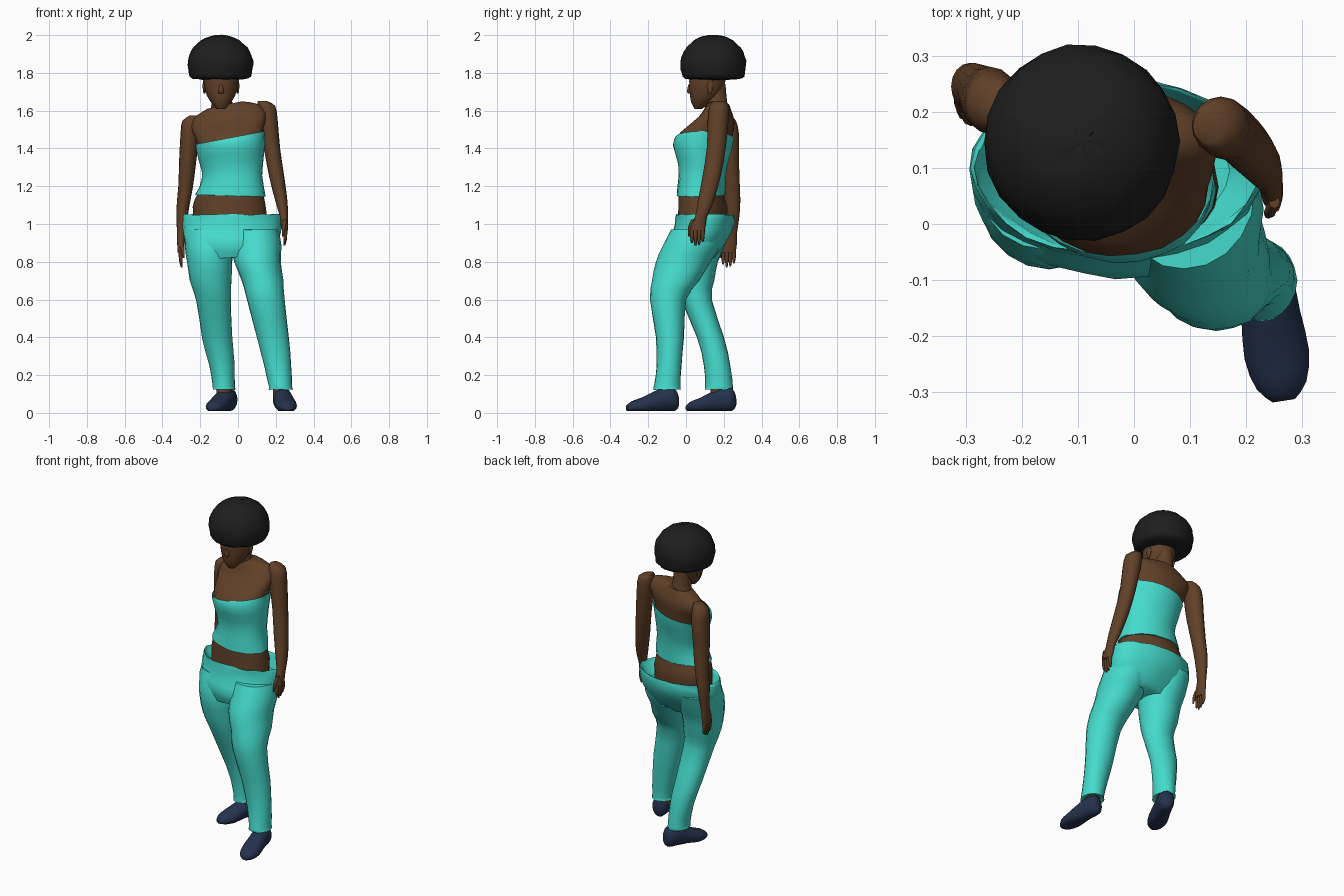
import bpy, bmesh, math, random
from mathutils import Matrix, Vector

random.seed(4)
default_cube = bpy.data.objects.get("Cube")
if default_cube:
    bpy.data.objects.remove(default_cube)


def make_material(name, colour):
    material = bpy.data.materials.new(name)
    material.use_nodes = True
    rgba = (*colour, 1)
    material.diffuse_color = rgba
    material.node_tree.nodes["Principled BSDF"].inputs["Base Color"].default_value = rgba
    return material


SKIN = make_material("brown skin", (0.12, 0.052, 0.021))
CLOTH = make_material("turquoise cloth", (0.06, 0.71, 0.61))
HAIR = make_material("black hair", (0.013, 0.013, 0.013))
SHOE = make_material("navy shoe", (0.018, 0.032, 0.075))


def smooth_rings(rings, steps):
    """Catmull-Rom interpolation between the key rings."""
    keys = [Vector(ring) for ring in rings]
    result = []
    for i in range(len(keys) - 1):
        a, b = keys[max(i - 1, 0)], keys[i]
        c, d = keys[i + 1], keys[min(i + 2, len(keys) - 1)]
        for s in range(steps):
            t = s / steps
            result.append(0.5 * (2 * b + (c - a) * t + (2 * a - 5 * b + 4 * c - d) * t ** 2
                                 + (3 * b - 3 * c + d - a) * t ** 3))
    return result + [keys[-1]]


def loft(name, rings, material, sides=18, steps=2, tilt=0, yaw=0, jitter=0,
         floor=None, matrix=None, cut=None):
    """Skin elliptical rings (x, y, z, x radius, y radius) given in hundredths."""
    bm = bmesh.new()
    loops = []
    for x, y, z, rx, ry in smooth_rings(rings, steps):
        loop = []
        for i in range(sides):
            angle = math.tau * i / sides
            dx, dy = max(rx, 0.1) * math.cos(angle), max(ry, 0.1) * math.sin(angle)
            lift = tilt * (z - 120) * dx
            point = Vector((x + dx, y + dy - yaw * dx, z + lift))
            point += Vector([random.uniform(-jitter, jitter) for _ in range(3)])
            if floor is not None:
                point.y = max(point.y, floor)
            loop.append(bm.verts.new(point / 100))
        loops.append(loop)
    for low, high in zip(loops, loops[1:]):
        for i in range(sides):
            j = (i + 1) % sides
            bm.faces.new((low[i], low[j], high[j], high[i]))
    bm.faces.new(loops[0])
    bm.faces.new(loops[-1])
    if cut:
        bmesh.ops.bisect_plane(bm, geom=bm.verts[:] + bm.edges[:] + bm.faces[:],
                               plane_co=cut[0], plane_no=cut[1], clear_outer=True)
    if matrix:
        bm.transform(matrix)
    bmesh.ops.recalc_face_normals(bm, faces=bm.faces)
    mesh = bpy.data.meshes.new(name)
    bm.to_mesh(mesh)
    bm.free()
    mesh.materials.append(material)
    mesh.shade_smooth()
    mesh.set_sharp_from_angle(angle=math.radians(50))
    obj = bpy.data.objects.new(name, mesh)
    bpy.context.collection.objects.link(obj)
    return obj


# Torso, with shoulders raised on the left side
torso = [(-4, 8, 97, 19, 13), (-4.5, 9, 108, 19.5, 13), (-4, 8, 115, 17.7, 12),
         (-3, 8.5, 125, 15, 11.5), (-3.5, 9, 133, 16, 12.5), (-4, 9, 142, 17.3, 15),
         (-4.5, 11, 148, 18, 13.8), (-5, 16, 155, 20, 9.5), (-6, 17, 160, 17, 7),
         (-7, 17, 163, 9, 6)]
loft("torso", torso, SKIN, 24, tilt=0.005, yaw=0.1)
loft("neck", [(-8, 17, 159, 7, 6), (-8.5, 16, 165, 5.3, 5.8), (-9, 14.5, 174, 5.5, 6.5)], SKIN)

# Strapless top, following the torso and trimmed along a slanted neckline
top_rings = [(x, y, z, rx + 0.9, ry + 0.9) for x, y, z, rx, ry in torso[2:8]]
loft("strapless_top", top_rings, CLOTH, 24, tilt=0.005, yaw=0.1, jitter=0.2,
     cut=((-0.05, 0, 1.455), (-0.19, 0, 1)))

# Head
loft("head", [(-9, 6.5, 161, 2.3, 2), (-9, 8, 164, 5, 5.2), (-9, 10, 168, 7.5, 8),
              (-9, 11, 173, 8.8, 9.3), (-9, 11.5, 178, 9.3, 9.8), (-9, 13, 186, 8, 9)], SKIN)
loft("nose", [(-9, 2.3, 169, 0.9, 0.6), (-9, 2, 170, 1.6, 1.6), (-9, 2.3, 174, 0.7, 0.9)],
     SKIN, 8)
loft("mouth", [(-9, 4, 165, 1, 0.5), (-9, 3.2, 166.5, 2.4, 1), (-9, 3.2, 168, 1, 0.5)], SKIN, 10)
for side, label in ((1, "left"), (-1, "right")):
    ear_x = -9 + side * 8.8
    loft(label + "_ear", [(ear_x, 12.5, 169, 0.5, 0.8), (ear_x, 13, 173, 1, 1.8),
                          (ear_x, 13, 176, 0.6, 1)], SKIN, 8)

# Rounded hair
hair = [(16, 176), (15, 177), (16.6, 179.5), (17.3, 184), (16.8, 188.5), (14.3, 193.5),
        (10.5, 197), (5.5, 199.3), (0.5, 200)]
loft("hair", [(-9.3, 14.5, 176.5, 8, 8)] + [(-9.3, 14.5, z, r, r * 1.01) for r, z in hair[1:]],
     HAIR, 22, jitter=0.3)

# Trousers: a loose open waist over two legs
loft("trouser_waist", [(-3, 9.5, 97, 20, 13), (-3, 10, 103, 24.5, 14.5), (-3, 10, 105, 25.6, 15.4),
                       (-3, 10, 102.5, 26, 15.8), (-3.2, 9, 97, 26, 15.8),
                       (-3.2, 5.5, 89, 25, 15), (-2.5, 3.5, 82, 21, 11)],
     CLOTH, 28, jitter=0.4)
loft("left_trouser_leg", [(9, 6, 97, 12.5, 14), (10, 2.5, 88, 13, 15),
                          (10.3, -1.5, 80, 12.3, 14.5), (13, -5.5, 70, 11, 12.5),
                          (14.7, -9.5, 60, 10, 9.6), (18.5, -8.5, 40, 8.5, 7.5),
                          (21, -9, 25, 7.2, 6.6), (22.5, -10, 14, 6.2, 7),
                          (22.5, -10, 12.3, 6.5, 7.2), (22.5, -10, 13, 5, 6)],
     CLOTH, 20, jitter=0.12)
loft("right_trouser_leg", [(-16, 9.5, 97, 12.5, 14), (-15.5, 6.5, 88, 12.7, 14),
                           (-15, 4.5, 80, 12, 12.5), (-14.5, 4.5, 70, 11, 10.5),
                           (-13, 5.5, 60, 9.2, 8.2), (-11, 13, 40, 8, 7.2),
                           (-8.5, 16.5, 25, 6.7, 7), (-7.5, 17.5, 14, 5.8, 7.3),
                           (-7.5, 17.5, 12.3, 6.1, 7.5), (-7.5, 17.5, 13, 4.5, 6)],
     CLOTH, 20, jitter=0.12)


# Shoes, lofted from heel to toe with flat soles
def shoe(name, heel, toe):
    start, end = Vector((*heel, 0)), Vector((*toe, 0))
    forward = (end - start).normalized()
    up = Vector((0, 0, 1))
    across = up.cross(forward)
    matrix = Matrix((across, up, forward)).transposed().to_4x4()
    matrix.translation = start
    length = (end - start).length * 100
    profile = [(0, 6, 2, 3), (0.07, 7, 4.3, 6), (0.25, 7.3, 5, 6.5), (0.45, 6, 5.3, 5.6),
               (0.7, 4, 5.8, 4.2), (0.9, 3.2, 4.5, 3), (1, 2.6, 2, 1.4)]
    rings = [(0, height, t * length, rx, ry) for t, height, rx, ry in profile]
    loft(name, rings, SHOE, 16, floor=1, matrix=matrix)


shoe("left_shoe", (0.225, -0.04), (0.267, -0.315))
shoe("right_shoe", (-0.035, 0.26), (-0.14, 0.005))
for label, x, y in (("left", 22.5, -10), ("right", -7.5, 17.5)):
    loft(label + "_ankle", [(x, y, 8, 4, 4.5), (x, y, 18, 4, 4.5)], SKIN, 12)


# Arms with hands and fingers
def arm(label, rings):
    loft(label + "_arm", rings, SKIN, 16)
    x, y, z, rx, ry = rings[-1]
    for i in range(4):
        finger_y = y + (i - 1.5) * ry * 0.5
        reach = (6.5, 8, 7.5, 6)[i]
        loft(f"{label}_finger_{i + 1}",
             [(x, finger_y, z + 1, 1.1, 1.1), (x, finger_y, z - reach / 2, 1, 1),
              (x * 0.985, finger_y, z - reach, 0.4, 0.4)], SKIN, 8)
    loft(label + "_thumb", [(x, y - 2, z + 6, 1, 1.2), (x * 0.97, y - ry, z + 2, 1.1, 1.1),
                            (x * 0.95, y - ry - 0.8, z - 3, 0.4, 0.4)], SKIN, 8)


arm("left", [(13, 17.5, 165, 2.5, 3), (15, 17.5, 162.5, 4.7, 5), (16, 17, 155, 5, 5.5),
             (18, 16, 140, 4.3, 5), (20.5, 13.5, 125, 4, 4.8), (23, 10.5, 112, 3.2, 4.2),
             (24.3, 8, 104, 2.2, 3.2), (24.5, 6.5, 100, 2, 4), (25, 6, 96.5, 1.6, 3.8)])
arm("right", [(-23, 21, 157.5, 2.5, 3), (-25, 21.5, 154.5, 4.5, 5), (-25.5, 22, 148, 4.9, 6),
              (-26.5, 22.5, 135, 4.6, 5.5), (-27.7, 24, 120, 3.9, 4.5), (-29.3, 24.5, 108, 3.3, 4.2),
              (-30, 24, 95, 2.3, 3), (-30.2, 23, 90, 2, 4), (-30.3, 22.5, 85, 1.7, 3.8)])
